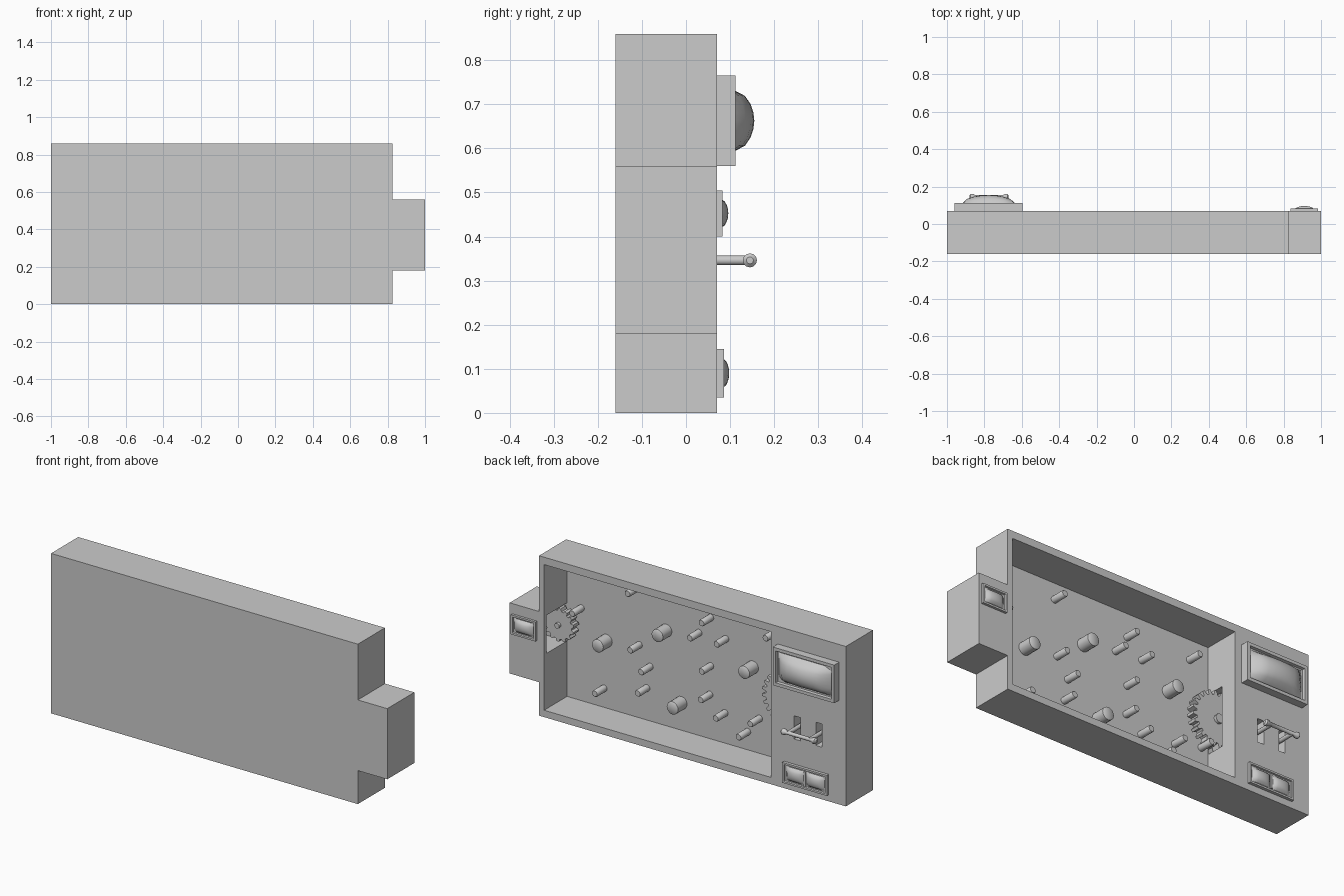
import bpy, bmesh, math
from mathutils import Matrix, Vector

if "Cube" in bpy.data.objects:
    bpy.data.objects.remove(bpy.data.objects["Cube"])


def finish(name, bm, smooth=False):
    bmesh.ops.recalc_face_normals(bm, faces=bm.faces[:])
    me = bpy.data.meshes.new(name)
    bm.to_mesh(me)
    bm.free()
    ob = bpy.data.objects.new(name, me)
    bpy.context.collection.objects.link(ob)
    if smooth:
        bpy.ops.object.select_all(action='DESELECT')
        bpy.context.view_layer.objects.active = ob
        ob.select_set(True)
        bpy.ops.object.shade_smooth_by_angle(angle=math.radians(40))
    return ob


def prism(name, pts, y0, y1):
    """Extrude an XZ outline from y0 to y1."""
    bm = bmesh.new()
    f = bm.faces.new([bm.verts.new((x, y0, z)) for x, z in pts])
    ext = bmesh.ops.extrude_face_region(bm, geom=[f])
    vs = [v for v in ext['geom'] if isinstance(v, bmesh.types.BMVert)]
    bmesh.ops.translate(bm, verts=vs, vec=(0, y1 - y0, 0))
    return finish(name, bm)


def box(name, x0, x1, y0, y1, z0, z1):
    return prism(name, [(x0, z0), (x1, z0), (x1, z1), (x0, z1)], y0, y1)


def cut(ob, cutter):
    cutter.hide_render = True
    m = ob.modifiers.new('cut', 'BOOLEAN')
    m.operation = 'DIFFERENCE'
    m.solver = 'EXACT'
    m.object = cutter
    bpy.ops.object.select_all(action='DESELECT')
    bpy.context.view_layer.objects.active = ob
    ob.select_set(True)
    bpy.ops.object.modifier_apply(modifier=m.name)
    bpy.data.objects.remove(cutter)


def lathe(name, profile, origin, axis, segs=16):
    """Revolve (radius, height) points around an axis through origin."""
    bm = bmesh.new()
    rings = []
    for r, h in profile:
        rings.append([bm.verts.new((r * math.cos(2 * math.pi * i / segs),
                                    r * math.sin(2 * math.pi * i / segs), h)) for i in range(segs)])
    for a, b in zip(rings, rings[1:]):
        for i in range(segs):
            j = (i + 1) % segs
            bm.faces.new((a[i], a[j], b[j], b[i]))
    bm.faces.new(rings[0])
    bm.faces.new(rings[-1])
    rot = Vector(axis).to_track_quat('Z', 'Y').to_matrix().to_4x4()
    bm.transform(Matrix.Translation(origin) @ rot)
    return finish(name, bm, True)


def frame(name, x0, x1, z0, z1, y0, y1, rim, recess):
    """Panel frame with a sunken middle facing the back."""
    ob = box(name, x0, x1, y0, y1, z0, z1)
    bm = bmesh.new()
    bm.from_mesh(ob.data)
    face = [f for f in bm.faces if f.normal.y > 0.9]
    bmesh.ops.inset_region(bm, faces=face, thickness=rim)
    bmesh.ops.inset_region(bm, faces=face, thickness=0.003, depth=-recess)
    bm.to_mesh(ob.data)
    bm.free()


def dome(name, x0, x1, z0, z1, y, h, n=8):
    """Bulging rectangular glass."""
    bm = bmesh.new()
    grid = []
    for i in range(n + 1):
        u = -1 + 2 * i / n
        row = []
        for j in range(n + 1):
            v = -1 + 2 * j / n
            d = h * ((1 - u * u) * (1 - v * v)) ** 0.55
            row.append(bm.verts.new(((x0 + x1) / 2 + u * (x1 - x0) / 2, y + d,
                                     (z0 + z1) / 2 + v * (z1 - z0) / 2)))
        grid.append(row)
    for i in range(n):
        for j in range(n):
            bm.faces.new((grid[i][j], grid[i][j + 1], grid[i + 1][j + 1], grid[i + 1][j]))
    ob = finish(name, bm, True)
    if sum(p.normal.y for p in ob.data.polygons) < 0:
        ob.data.flip_normals()


def gear(name, x, z, r, teeth, y0, y1):
    pts = []
    step = 2 * math.pi / teeth
    for i in range(teeth):
        for k, rr in ((0, 0.85), (0.3, 0.85), (0.45, 1), (0.8, 1)):
            a = (i + k) * step
            pts.append((x + r * rr * math.cos(a), z + r * rr * math.sin(a)))
    prism(name, pts, y0, y1)
    lathe(name + '_axle', [(r * 0.16, -0.125), (r * 0.16, y1 + 0.015)], (x, 0, z), (0, 1, 0), 12)


# Casing with side housing, tray and slots
FLOOR, BACK = -0.125, 0.07
body = prism('casing', [(-1, 0), (0.825, 0), (0.825, 0.18), (1, 0.18), (1, 0.56),
                        (0.825, 0.56), (0.825, 0.86), (-1, 0.86)], -0.16, BACK)
cut(body, box('tray_cutter', -0.555, 0.795, FLOOR, 0.2, 0.037, 0.82))
cut(body, box('gear_slot_cutter', -0.75, -0.5, FLOOR + 0.002, -0.026, 0.247, 0.568))
cut(body, box('side_slot_cutter', 0.7, 0.97, FLOOR + 0.002, 0.05, 0.335, 0.54))
for x in (-0.71, -0.84):
    cut(body, box('lever_slot_cutter', x - 0.019, x + 0.019, 0.0, 0.2, 0.28, 0.405))

# Gears half hidden in the walls
gear('large_gear', -0.56, 0.408, 0.15, 24, -0.105, -0.06)
gear('small_gear', 0.80, 0.445, 0.09, 14, -0.105, -0.06)

# Pegs on the tray floor
small = [(0.38, 0.73), (0.365, 0.43), (0.01, 0.59), (-0.06, 0.69), (-0.15, 0.60), (-0.44, 0.71),
         (0.30, 0.33), (-0.06, 0.43), (0.575, 0.14), (0.32, 0.21), (-0.055, 0.275),
         (-0.145, 0.20), (-0.35, 0.225), (-0.28, 0.135), (0.71, 0.535), (-0.51, 0.265)]
large = [(0.56, 0.40), (0.205, 0.55), (-0.31, 0.49), (0.115, 0.185)]
for pts, r in ((small, 0.018), (large, 0.034)):
    for x, z in pts:
        lathe('peg', [(r, 0), (r, 0.076), (r * 0.85, 0.08)], (x, FLOOR, z), (0, 1, 0))

# Screen, button pair and side indicator
frame('screen_frame', -0.96, -0.595, 0.56, 0.765, BACK, 0.112, 0.024, 0.015)
dome('screen_glass', -0.933, -0.622, 0.587, 0.738, 0.097, 0.058)
frame('button_frame', -0.898, -0.632, 0.035, 0.145, BACK, 0.086, 0.014, 0.008)
dome('button_left', -0.878, -0.770, 0.053, 0.127, 0.078, 0.02)
dome('button_right', -0.760, -0.652, 0.053, 0.127, 0.078, 0.02)
box('button_divider', -0.77, -0.76, 0.075, 0.086, 0.05, 0.13)
frame('side_frame', 0.838, 0.985, 0.40, 0.505, BACK, 0.083, 0.014, 0.008)
dome('side_glass', 0.855, 0.968, 0.417, 0.488, 0.075, 0.021)

# Lever: two stalks joined by a handle with flared ends
for x in (-0.71, -0.84):
    lathe('lever_stalk', [(0.011, 0.0), (0.011, 0.148)], (x, 0, 0.346), (0, 1, 0), 12)
lathe('lever_handle', [(0.008, -0.105), (0.016, -0.098), (0.016, -0.085), (0.010, -0.075), (0.010, 0.075),
                       (0.016, 0.085), (0.016, 0.098), (0.008, 0.105)],
      (-0.775, 0.145, 0.346), (1, 0, 0), 12)
